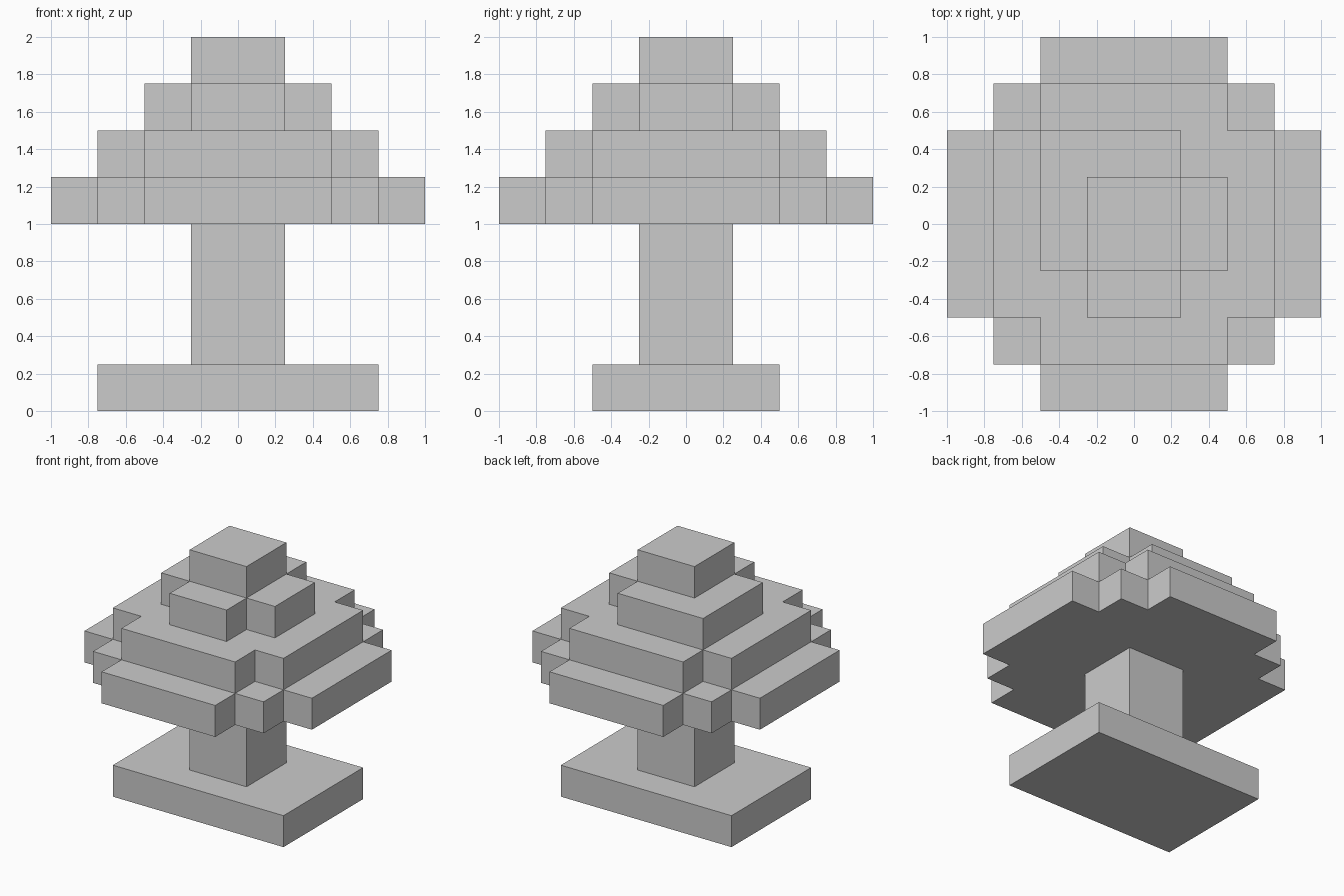
import bpy
import bmesh

if "Cube" in bpy.data.objects:
    bpy.data.objects.remove(bpy.data.objects["Cube"])


def slab(name, outline, z0, z1):
    """Extrude a counter-clockwise outline from z0 up to z1."""
    bm = bmesh.new()
    face = bm.faces.new([bm.verts.new((x, y, z0)) for x, y in outline])
    top = bmesh.ops.extrude_face_region(bm, geom=[face], use_keep_orig=True)
    verts = [v for v in top["geom"] if isinstance(v, bmesh.types.BMVert)]
    bmesh.ops.translate(bm, verts=verts, vec=(0, 0, z1 - z0))
    bmesh.ops.recalc_face_normals(bm, faces=bm.faces)
    mesh = bpy.data.meshes.new(name)
    bm.to_mesh(mesh)
    bm.free()
    obj = bpy.data.objects.new(name, mesh)
    bpy.context.collection.objects.link(obj)
    return obj


def rect(hx, hy):
    return [(hx, hy), (-hx, hy), (-hx, -hy), (hx, -hy)]


def four_corners(*corners):
    """Join four corner profiles, turning each a further quarter turn."""
    points = []
    for turn, corner in enumerate(corners):
        for x, y in corner:
            for _ in range(turn):
                x, y = -y, x
            points.append((x, y))
    return points


# Ground slab and trunk
slab("base", rect(0.75, 0.5), 0, 0.25)
slab("trunk", rect(0.25, 0.25), 0.25, 1)

# Corner profiles, given for the back right corner
double_step = [(1, 0.5), (0.75, 0.5), (0.75, 0.75), (0.5, 0.75), (0.5, 1)]
wide_notch = [(0.75, 0.5), (0.5, 0.5), (0.5, 0.75)]
small_notch = [(0.5, 0.25), (0.25, 0.25), (0.25, 0.5)]
full_corner = [(0.5, 0.5)]

# Stepped foliage; the upper layer keeps its back left corner
slab("foliage_lower", four_corners(*[double_step] * 4), 1, 1.25)
slab("foliage_middle", four_corners(*[wide_notch] * 4), 1.25, 1.5)
slab("foliage_upper",
     four_corners(small_notch, full_corner, small_notch, small_notch), 1.5, 1.75)
slab("foliage_tip", rect(0.25, 0.25), 1.75, 2)
